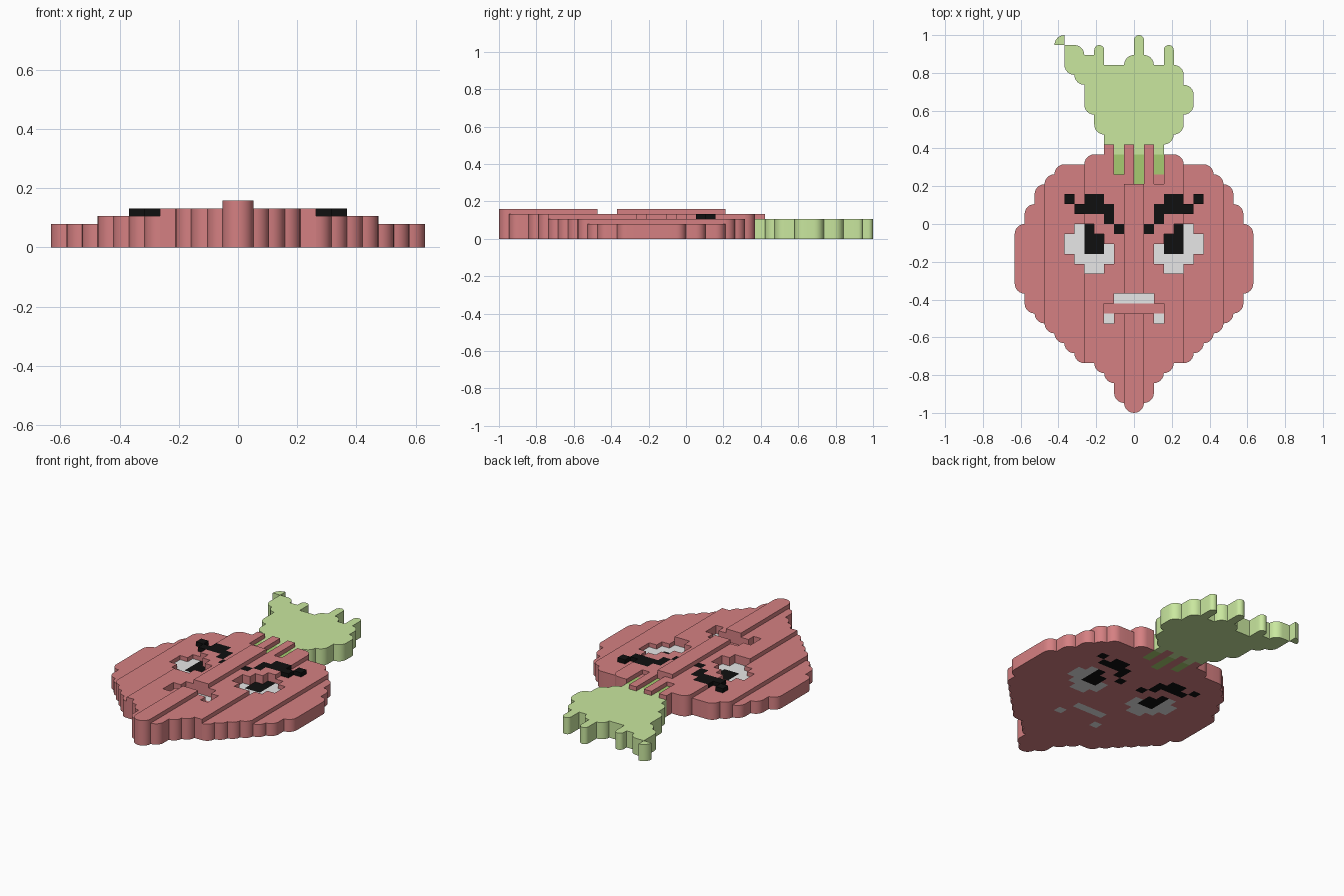
import bpy, bmesh, math

if "Cube" in bpy.data.objects:
    bpy.data.objects.remove(bpy.data.objects["Cube"])

U = 2 / 38          # one pixel of the relief


def material(name, rgb):
    m = bpy.data.materials.new(name)
    m.diffuse_color = (*rgb, 1)
    m.use_nodes = True
    m.node_tree.nodes["Principled BSDF"].inputs["Base Color"].default_value = m.diffuse_color
    return m


red = material("beet_red", (0.665, 0.216, 0.223))
green = material("leaf_green", (0.597, 0.815, 0.352))
dark_green = material("stem_green", (0.39, 0.60, 0.165))
white = material("eye_white", (0.80, 0.80, 0.80))
black = material("black", (0.005, 0.005, 0.005))

cells = {}          # (x, y) -> (part, height in pixels)


def fill(part, h, x0, x1, y0, y1, mirror=False):
    for x in range(x0, x1):
        for y in range(y0, y1):
            cells[x, y] = (part, h)
            if mirror:
                cells[-1 - x, y] = (part, h)


# Root body: mirrored columns, stepping up towards the middle
low = [-19, -18, -16, -15, -14, -14, -13, -12, -11, -10, -9, -7]
top = [4, 7, 7, 7, 7, 6, 6, 6, 5, 4, 2, 0]
for c in range(12):
    h = 3 if c < 1 else 2.5 if c < 5 else 2 if c < 9 else 1.5
    fill("root_body", h, c, c + 1, low[c], top[c], True)

# Leaf crown, one or more runs per row
for y0, y1, x0, x1 in [(7, 8, -3, 3), (8, 9, -3, 4 - 0), (9, 11, -4, 5), (11, 14, -5, 6),
                       (14, 15, -6, 5), (14, 15, -6, 5), (15, 16, -7, 5), (16, 17, -7, -3),
                       (16, 17, -1, 2), (17, 18, -7, -5), (17, 18, -4, -3),
                       (17, 19, 0, 1), (16, 18, 3, 4), (18, 19, -8, -7)]:
    fill("leaf_crown", 2, x0, x1, y0, y1)

# Red fingers and dark stems where the leaves meet the root
for x, y in [(-3, 7), (-1, 4), (1, 7)]:
    fill("root_body", 2.5, x, x + 1, y, 8)
fill("stem_inlay", 2, -2, -1, 5, 7)
fill("stem_inlay", 2, 0, 1, 4, 7)
fill("stem_inlay", 2, 2, 3, 5, 7)
fill("root_body", 2, 2, 3, 4, 5)

# Eyes (recessed), pupils and slanted brows
for x0, x1, y0, y1 in [(5, 6, -3, 0), (6, 7, -3, -1), (2, 6, -4, -3), (3, 5, -5, -4), (2, 3, -3, -2)]:
    fill("eye_whites", 1.5, x0, x1, y0, y1, True)
for x0, x1, y0, y1 in [(4, 5, -1, 0), (3, 5, -3, -1)]:
    fill("pupils", 1.5, x0, x1, y0, y1, True)
for x0, x1, y0, y1 in [(6, 7, 2, 3), (3, 5, 2, 3), (2, 6, 1, 2), (2, 3, 0, 1), (1, 2, -1, 0)]:
    fill("brows", 2.5, x0, x1, y0, y1, True)

# Mouth (recessed) with teeth
fill("teeth", 1.5, 0, 2, -8, -7, True)
fill("root_body", 1.5, 0, 3, -9, -8, True)
fill("teeth", 1.5, 2, 3, -10, -9, True)

CORNERS = [(0, 0), (1, 0), (1, 1), (0, 1)]
SIDES = [(0, -1), (1, 0), (0, 1), (-1, 0)]     # side k runs from corner k to k+1


def cell_outline(x, y):
    """Points of a cell, outer corners rounded, each with the height beyond its edge."""
    def beyond(k):
        dx, dy = SIDES[k]
        return cells.get((x + dx, y + dy), ("", 0))[1]
    convex = []
    for k in range(4):
        a, b = SIDES[k - 1], SIDES[k]
        around = [a, b, (a[0] + b[0], a[1] + b[1])]
        if not any((x + dx, y + dy) in cells for dx, dy in around):
            convex.append(k)
    if (x, y) == (-8, 18):      # loose leaf tip is a single quarter disc
        convex = [3]
    r = 1 if len(convex) == 1 else 0.5
    pts = []
    for k, (cx, cy) in enumerate(CORNERS):
        if k in convex:
            ox = x + cx + (r if cx == 0 else -r)
            oy = y + cy + (r if cy == 0 else -r)
            for i in range(7):
                a = math.pi + k * math.pi / 2 + i * math.pi / 12
                pts.append((ox + r * math.cos(a), oy + r * math.sin(a), beyond(k) if i == 6 else 0))
        else:
            pts.append((x + cx, y + cy, beyond(k)))
    return [p for i, p in enumerate(pts)
            if math.dist(p[:2], pts[(i + 1) % len(pts)][:2]) > 1e-4]


def build(part, mat):
    bm = bmesh.new()

    def face(coords):
        bm.faces.new([bm.verts.new((a * U, b * U, c * U)) for a, b, c in coords])
    for (x, y), (name, h) in cells.items():
        if name != part:
            continue
        pts = cell_outline(x, y)
        face([(p[0], p[1], h) for p in pts])
        face([(p[0], p[1], 0) for p in reversed(pts)])
        for p, q in zip(pts, pts[1:] + pts[:1]):
            if h > p[2]:
                face([(p[0], p[1], p[2]), (q[0], q[1], p[2]), (q[0], q[1], h), (p[0], p[1], h)])
    bmesh.ops.remove_doubles(bm, verts=bm.verts, dist=1e-5)
    # Smooth round corners, crisp steps
    for f in bm.faces:
        f.smooth = True
    for e in bm.edges:
        e.smooth = len(e.link_faces) == 2 and e.calc_face_angle(0) < math.radians(30)
    me = bpy.data.meshes.new(part)
    bm.to_mesh(me)
    bm.free()
    me.materials.append(mat)
    bpy.context.collection.objects.link(bpy.data.objects.new(part, me))


for part, mat in [("root_body", red), ("leaf_crown", green), ("stem_inlay", dark_green),
                  ("eye_whites", white), ("teeth", white), ("pupils", black), ("brows", black)]:
    build(part, mat)
